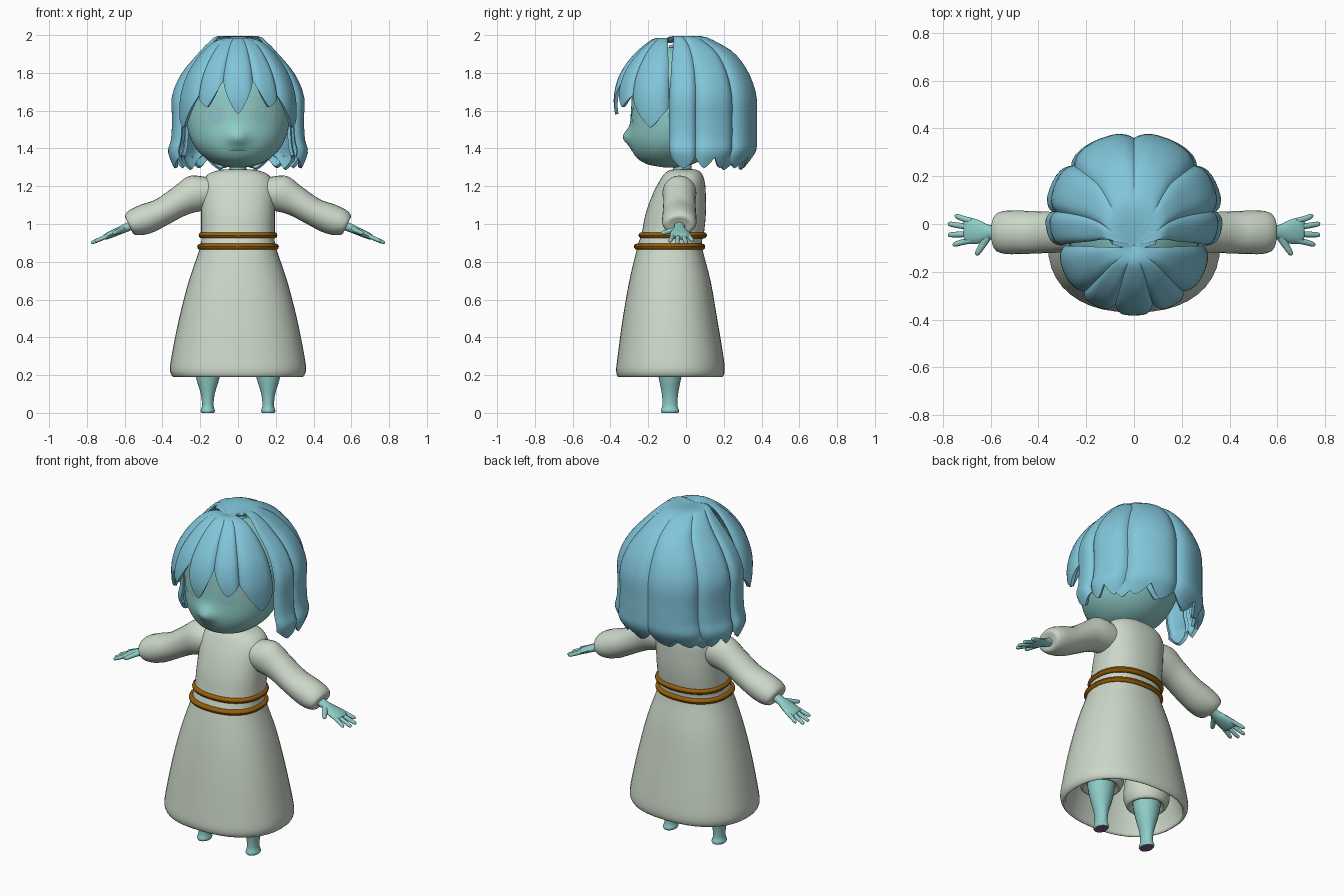
import bpy, bmesh
from math import sin, cos, pi, radians, exp, sqrt, copysign
from mathutils import Vector

cube = bpy.data.objects.get("Cube")
if cube:
    bpy.data.objects.remove(cube, do_unlink=True)


def material(name, *rgb):
    m = bpy.data.materials.new(name)
    m.use_nodes = True
    m.diffuse_color = (*rgb, 1)
    m.node_tree.nodes["Principled BSDF"].inputs["Base Color"].default_value = (*rgb, 1)
    return m


HAIR = material("hair_blue", .22, .56, .70)
SKIN = material("skin_teal", .27, .61, .58)
CLOTH = material("cloth_grey", .60, .68, .58)
ROPE = material("belt_brown", .30, .11, .002)
SOLE = material("sole_purple", .25, .10, .28)
LID = material("eyelid_pink", .50, .42, .38)
IRIS = material("iris_teal", .24, .56, .57)
LINE = material("mouth_dark", .10, .28, .28)


def resample(rows, k):
    """Smooth curve through rows of numbers, k steps for each span."""
    out = []
    for i in range(len(rows) - 1):
        a, b, c, d = rows[max(i - 1, 0)], rows[i], rows[i + 1], rows[min(i + 2, len(rows) - 1)]
        for j in range(k):
            t = j / k
            out.append(tuple(
                q + .5 * t * (r - p + t * (2 * p - 5 * q + 4 * r - s + t * (3 * (q - r) + s - p)))
                for p, q, r, s in zip(a, b, c, d)))
    return out + [tuple(rows[-1])]


def make(name, verts, faces, mat, mirror=False, thick=0, closed=False):
    me = bpy.data.meshes.new(name)
    me.from_pydata(verts, [], faces)
    if closed:
        bm = bmesh.new()
        bm.from_mesh(me)
        bmesh.ops.recalc_face_normals(bm, faces=bm.faces)
        bm.to_mesh(me)
        bm.free()
    me.materials.append(mat)
    ob = bpy.data.objects.new(name, me)
    bpy.context.collection.objects.link(ob)
    bpy.context.view_layer.objects.active = ob
    if thick:
        mod = ob.modifiers.new("thickness", 'SOLIDIFY')
        mod.thickness, mod.offset = thick, -1
        bpy.ops.object.modifier_apply(modifier=mod.name)
    if mirror:
        ob.modifiers.new("mirror", 'MIRROR').use_mirror_merge = False
    ob.data.shade_smooth()
    ob.data.set_sharp_from_angle(angle=radians(50))
    return ob


def tube(name, rows, mat, axis=None, n=24, k=4, power=2, caps=True, mirror=False):
    """Loft oval rings; each row is x, y, z, radius along y, radius across."""
    rows = resample(rows, k)
    verts, faces = [], []
    for i, (x, y, z, ry, rx) in enumerate(rows):
        before, after = rows[max(i - 1, 0)], rows[min(i + 1, len(rows) - 1)]
        d = Vector(axis or [after[m] - before[m] for m in range(3)]).normalized()
        side = Vector((0, 1, 0))
        side = (side - d * side.dot(d)).normalized()
        up = d.cross(side)
        for j in range(n):
            c, s = (copysign(abs(f) ** (2 / power), f)
                    for f in (cos(2 * pi * j / n), sin(2 * pi * j / n)))
            verts.append(Vector((x, y, z)) + up * rx * c + side * ry * s)
    for i in range(len(rows) - 1):
        for j in range(n):
            a, b = i * n + j, i * n + (j + 1) % n
            faces.append((a, b, b + n, a + n))
    if caps:
        faces += [tuple(range(n)), tuple(range(len(verts) - n, len(verts)))]
    return make(name, verts, faces, mat, mirror, closed=True)


def upright(rows):
    """Turn z, half width, front y, back y into tube rows."""
    return [(0, (f + b) / 2, z, (b - f) / 2, w) for z, w, f, b in rows]


UP = (0, 0, 1)

# Dress: inner skirt, hem, outer skirt, bodice, neckline
dress = [(.7, .2, -.2, .04), (.26, .32, -.33, .165), (.2, .33, -.345, .18),
         (.192, .345, -.36, .195), (.225, .36, -.37, .205), (.3, .352, -.362, .198),
         (.5, .312, -.335, .165), (.7, .26, -.3, .13), (.88, .2, -.257, .085),
         (.95, .195, -.235, .095), (1.05, .195, -.215, .105), (1.15, .195, -.18, .105),
         (1.22, .19, -.145, .1), (1.265, .155, -.115, .085), (1.285, .1, -.085, .06),
         (1.29, .045, -.05, .035)]
tube("dress", upright(dress), CLOTH, UP, n=40, power=2.3)

# Sleeves with puffed cuffs
Y = -.035
tube("sleeve", [(.1, Y, 1.17, .08, .08), (.21, Y, 1.165, .09, .1), (.3, Y, 1.125, .085, .082),
                (.4, Y, 1.065, .088, .074), (.48, Y, 1.03, .091, .08), (.54, Y, 1.008, .09, .074),
                (.575, Y, .995, .075, .055), (.575, Y, .994, .035, .03)],
     CLOTH, (.9, 0, -.43), mirror=True)

# Belt: two cords around the waist
for label, z, w, yc, d in (("upper", .94, .192, -.07, .165), ("lower", .88, .2, -.087, .173)):
    loop = [(0, yc, z + .016 * sin(a), d + .016 * cos(a), w + .016 * cos(a))
            for a in (2 * pi * i / 12 for i in range(13))]
    tube(label + "_belt_cord", loop, ROPE, UP, n=48, k=1, power=2.3, caps=False)


# Hands
def drop(x):
    return .99 - .44 * (x - .57)


def limb(name, pts):
    tube(name, [(x, y, drop(x), ry, rx) for x, y, ry, rx in pts], SKIN, n=12, k=3, mirror=True)


limb("palm", [(.55, Y, .03, .025), (.6, Y, .03, .022), (.64, Y, .046, .02),
              (.68, Y + .005, .055, .018), (.705, Y + .008, .052, .014), (.71, Y + .008, .03, .006)])
for label, y0, x1, y1 in (("little", .012, .75, .033), ("ring", -.014, .778, 0),
                          ("middle", -.042, .778, -.045), ("index", -.068, .758, -.085)):
    xm, ym = (.68 + x1) / 2, (y0 + y1) / 2
    limb(label + "_finger", [(.68, y0, .013, .012), (xm, ym, .012, .011),
                             (x1 - .008, y1, .01, .009), (x1, y1, .003, .003)])
limb("thumb", [(.61, -.05, .018, .016), (.635, -.09, .015, .013),
               (.655, -.122, .011, .01), (.66, -.13, .003, .003)])

# Legs, painted soles and bloomers
leg = tube("leg", [(.16, -.085, z, ry, rx) for z, ry, rx in (
    (0, .044, .033), (.012, .048, .038), (.04, .04, .031), (.1, .043, .037),
    (.2, .062, .066), (.3, .075, .08), (.5, .08, .085))], SKIN, UP, mirror=True)
leg.data.materials.append(SOLE)
for p in leg.data.polygons:
    if p.center.z < .003 and abs(p.normal.z) > .9:
        p.material_index = 1
tube("bloomer_leg", [(.16, -.085, z, r, r) for z, r in (
    (.28, .07), (.255, .095), (.27, .115), (.35, .125), (.6, .09))], CLOTH, UP, mirror=True)

# Neck and head
tube("neck", [(0, -.02, z, .05, .045) for z in (1.2, 1.3, 1.4)], SKIN, UP)
skull = upright([(1.3, .04, -.12, -.03), (1.315, .11, -.2, .03), (1.345, .165, -.255, .09),
                 (1.39, .215, -.285, .14), (1.45, .25, -.298, .18), (1.53, .272, -.295, .22),
                 (1.62, .278, -.29, .25), (1.72, .268, -.28, .26), (1.82, .215, -.24, .24),
                 (1.9, .13, -.18, .17), (1.935, .05, -.11, .07)])
head = tube("head", skull, SKIN, UP, n=96)


def nose(x, z):
    return .037 * exp(-(x / .055) ** 2 - ((z - 1.46) / .042) ** 2)


for v in head.data.vertices:
    if v.co.y < -.1:
        v.co.y -= nose(v.co.x, v.co.z)
fine = resample(skull, 4)


def face_y(x, z):
    lo, hi = next((a, b) for a, b in zip(fine, fine[1:]) if b[2] >= z)
    t = (z - lo[2]) / (hi[2] - lo[2])
    _, yc, _, ry, rx = (p + (q - p) * t for p, q in zip(lo, hi))
    return yc - ry * sqrt(max(0, 1 - (x / rx) ** 2)) - nose(x, z)


def plate(name, cx, cz, rx, rz, lift, mat, mirror=True):
    """Thin oval laid on the face."""
    n, verts, faces = 28, [], []
    for i in range(5):
        for j in range(n):
            a, f = 2 * pi * j / n, max(i / 4, .02)
            x, z = cx + rx * f * cos(a), cz + rz * f * sin(a)
            verts.append((x, face_y(x, z) - lift, z))
    for i in range(4):
        for j in range(n):
            a, b = i * n + j, i * n + (j + 1) % n
            faces.append((a + n, b + n, b, a))
    faces.append(tuple(range(n)))
    make(name, verts, faces, mat, mirror)


# Eyes and mouth
plate("eyelid", .13, 1.577, .066, .049, .002, LID)
plate("eyeball", .13, 1.576, .061, .044, .0035, SKIN)
plate("iris", .118, 1.576, .038, .043, .005, IRIS)
plate("eye_glint", .128, 1.6, .012, .014, .0065, SKIN)
plate("mouth", 0, 1.39, .05, .004, .002, LINE, mirror=False)


# Hair: each lock is a bulging strip from the crown to a pointed end
def lock(name, rows, a0, a1, tip, e0, e1, points=1, scale=1, lower=0):
    steps, cols, k = 26, 24, 8
    path = resample(rows, k)
    verts, faces = [], []
    for i in range(steps + 1):
        for j in range(cols + 1):
            u = 2 * j / cols - 1
            saw = abs(2 * ((points * j / cols) % 1) - 1)
            edge = e0 if u < 0 else e1
            end = edge + (tip - edge) * (1 - saw ** 1.2)
            t = (.03 + (end - .03) * i / steps) * k
            q = min(int(t), len(path) - 2)
            z, cy, ax, ay = (m + (w - m) * (t - q) for m, w in zip(path[q], path[q + 1]))
            a = radians(a0 + (a1 - a0) * j / cols)
            f = scale * (.97 + .08 * (1 - u ** 4))
            verts.append((ax * f * cos(a), cy + ay * f * sin(a), z - lower))
    w = cols + 1
    for i in range(steps):
        for j in range(cols):
            a = i * w + j
            faces.append((a + w, a + w + 1, a + 1, a))
    make(name, verts, faces, HAIR, thick=.018)


# Profile rows: z, centre y, half width, half depth
back = [(1.975, -.09, 0, 0), (1.995, -.03, .1, .1), (1.96, 0, .15, .165), (1.9, .02, .205, .235),
        (1.8, .035, .285, .29), (1.68, .04, .335, .325), (1.55, .04, .335, .328),
        (1.45, .04, .34, .328), (1.38, .04, .355, .32), (1.295, .04, .325, .26)]
cuts = [-24, 2, 40, 90, 140, 178, 204]
for i, (a, b) in enumerate(zip(cuts, cuts[1:])):
    lock(f"back_lock_{i + 1}", back, a, b, 9, 8.3, 8.3, points=1 if i in (0, 5) else 2)
for i in range(4):
    lock(f"under_lock_{i + 1}", back, 20 + 35 * i, 55 + 35 * i, 8.7, 7.8, 7.8, scale=.91, lower=.03)

fringe = [(1.975, -.09, 0, 0), (1.985, -.1, .06, .05), (1.96, -.1, .13, .1), (1.89, -.1, .2, .175),
          (1.79, -.1, .262, .24), (1.68, -.1, .295, .268), (1.58, -.1, .3, .262),
          (1.5, -.1, .295, .235)]
lock("fringe_middle", fringe, -107, -73, 6, 4.3, 4.3)
lock("fringe_left", fringe, -73, -44, 5.6, 4.3, 5)
lock("fringe_right", fringe, -136, -107, 5.6, 5, 4.3)
lock("temple_left", fringe, -44, 2, 6.8, 5, 5.6)
lock("temple_right", fringe, -182, -136, 6.8, 5.6, 5)
